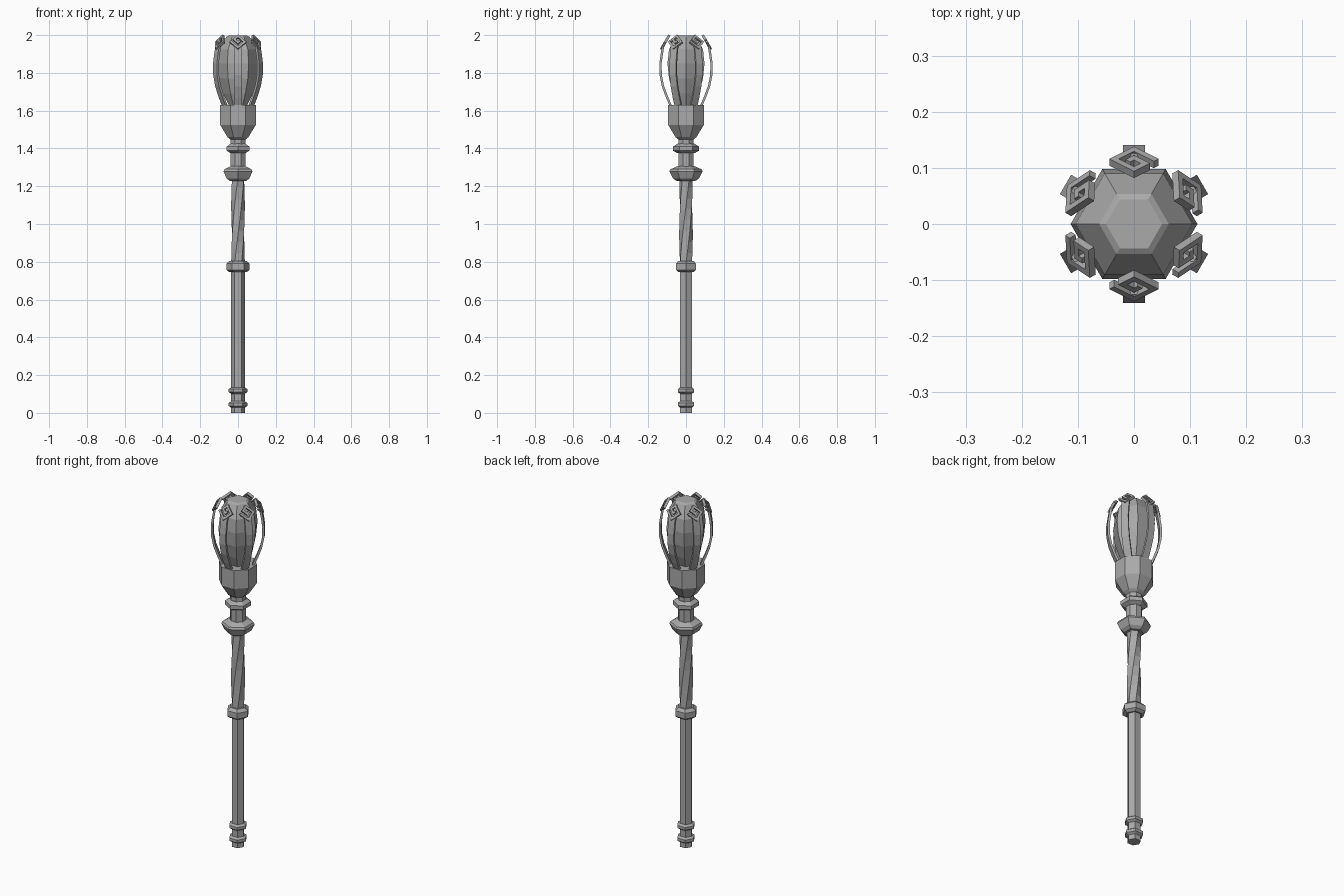
import bpy, bmesh
from math import pi, sin, cos, radians
from mathutils import Vector, Matrix

cube = bpy.data.objects.get("Cube")
if cube:
    bpy.data.objects.remove(cube, do_unlink=True)

grey = bpy.data.materials.new("plain grey")
grey.use_nodes = True
grey.diffuse_color = (0.4, 0.4, 0.4, 1)
grey.node_tree.nodes["Principled BSDF"].inputs["Base Color"].default_value = (0.4, 0.4, 0.4, 1)


def finish(name, bm):
    bmesh.ops.recalc_face_normals(bm, faces=bm.faces)
    mesh = bpy.data.meshes.new(name)
    bm.to_mesh(mesh)
    bm.free()
    mesh.materials.append(grey)
    obj = bpy.data.objects.new(name, mesh)
    bpy.context.collection.objects.link(obj)
    return obj


def skin(bm, rings):
    """Bridge equal rings of points and cap both ends."""
    loops = [[bm.verts.new(p) for p in ring] for ring in rings]
    n = len(loops[0])
    for a, b in zip(loops, loops[1:]):
        for i in range(n):
            j = (i + 1) % n
            bm.faces.new((a[i], a[j], b[j], b[i]))
    bm.faces.new(loops[0][::-1])
    bm.faces.new(loops[-1])


def turned(name, profile, sides=6, phase=0):
    """Faceted solid from (radius, height) or (radius, height, turn) rows."""
    bm = bmesh.new()
    rings = []
    for r, z, *turn in profile:
        start = radians(phase + (turn[0] if turn else 0))
        rings.append([(r * cos(start + 2 * pi * i / sides),
                       r * sin(start + 2 * pi * i / sides), z) for i in range(sides)])
    skin(bm, rings)
    return finish(name, bm)


# Handle
turned("lower_shaft", [(0.036, 0), (0.036, 0.76)])
for i, z in enumerate((0.045, 0.118)):
    turned(f"foot_ring_{i + 1}", [(0.036, z - 0.017), (0.05, z - 0.008),
                                  (0.05, z + 0.008), (0.036, z + 0.017)])
turned("middle_collar", [(0.045, 0.745), (0.062, 0.757), (0.062, 0.79), (0.045, 0.805)])
steps = 8
turned("twisted_shaft", [(0.036, 0.79 + 0.46 * i / steps, 90 * i / steps)
                         for i in range(steps + 1)])

# Neck
turned("large_collar", [(0.05, 1.228), (0.07, 1.242), (0.088, 1.278),
                        (0.082, 1.29), (0.045, 1.306)], phase=30)
turned("neck", [(0.043, 1.29), (0.043, 1.47)], sides=8, phase=22.5)
turned("small_collar", [(0.045, 1.375), (0.069, 1.388), (0.069, 1.41), (0.045, 1.425)], phase=30)

# Head
turned("cup", [(0.04, 1.445), (0.06, 1.46), (0.102, 1.525), (0.102, 1.63)], sides=8, phase=22.5)
turned("gem", [(0.045, 1.62), (0.078, 1.69), (0.104, 1.77), (0.113, 1.85),
               (0.104, 1.925), (0.062, 1.99), (0.05, 1.997)])


def add_rib(bm):
    """Curved flat strip rising from the cup, facing -y."""
    path = [Vector((0, -r, z)) for r, z in
            ((0.078, 1.62), (0.1, 1.67), (0.122, 1.73), (0.134, 1.79),
             (0.135, 1.85), (0.128, 1.9), (0.12, 1.945))]
    rings = []
    for i, p in enumerate(path):
        along = (path[min(i + 1, len(path) - 1)] - path[max(i - 1, 0)]).normalized()
        out = Vector((0, -along.z, along.y)) * 0.006
        side = Vector((0.02, 0, 0))
        rings.append([p - side - out, p + side - out, p + side + out, p - side + out])
    skin(bm, rings)


def add_key(bm):
    """Square spiral of bars standing on its corner and leaning inward."""
    h, g = 0.025, 0.003
    path = [(-h, -h), (h, -h), (h, h), (-h, h), (-h, -g), (g, -g), (g, g * 2)]
    place = (Matrix.Translation((0, -0.11, 1.962)) @ Matrix.Rotation(radians(-30), 4, "X")
             @ Matrix.Rotation(radians(45), 4, "Y"))
    for (ax, az), (bx, bz) in zip(path, path[1:]):
        size = (abs(bx - ax) + 0.012, 0.014, abs(bz - az) + 0.012)
        centre = Matrix.Translation(((ax + bx) / 2, 0, (az + bz) / 2))
        bmesh.ops.create_cube(bm, size=1, matrix=place @ centre @ Matrix.Diagonal((*size, 1)))


# Six ribs, each ending in a key ornament
for i in range(6):
    for name, build in (("rib", add_rib), ("key_ornament", add_key)):
        bm = bmesh.new()
        build(bm)
        bmesh.ops.rotate(bm, verts=bm.verts, cent=(0, 0, 0),
                         matrix=Matrix.Rotation(i * pi / 3, 3, "Z"))
        finish(f"{name}_{i + 1}", bm)
